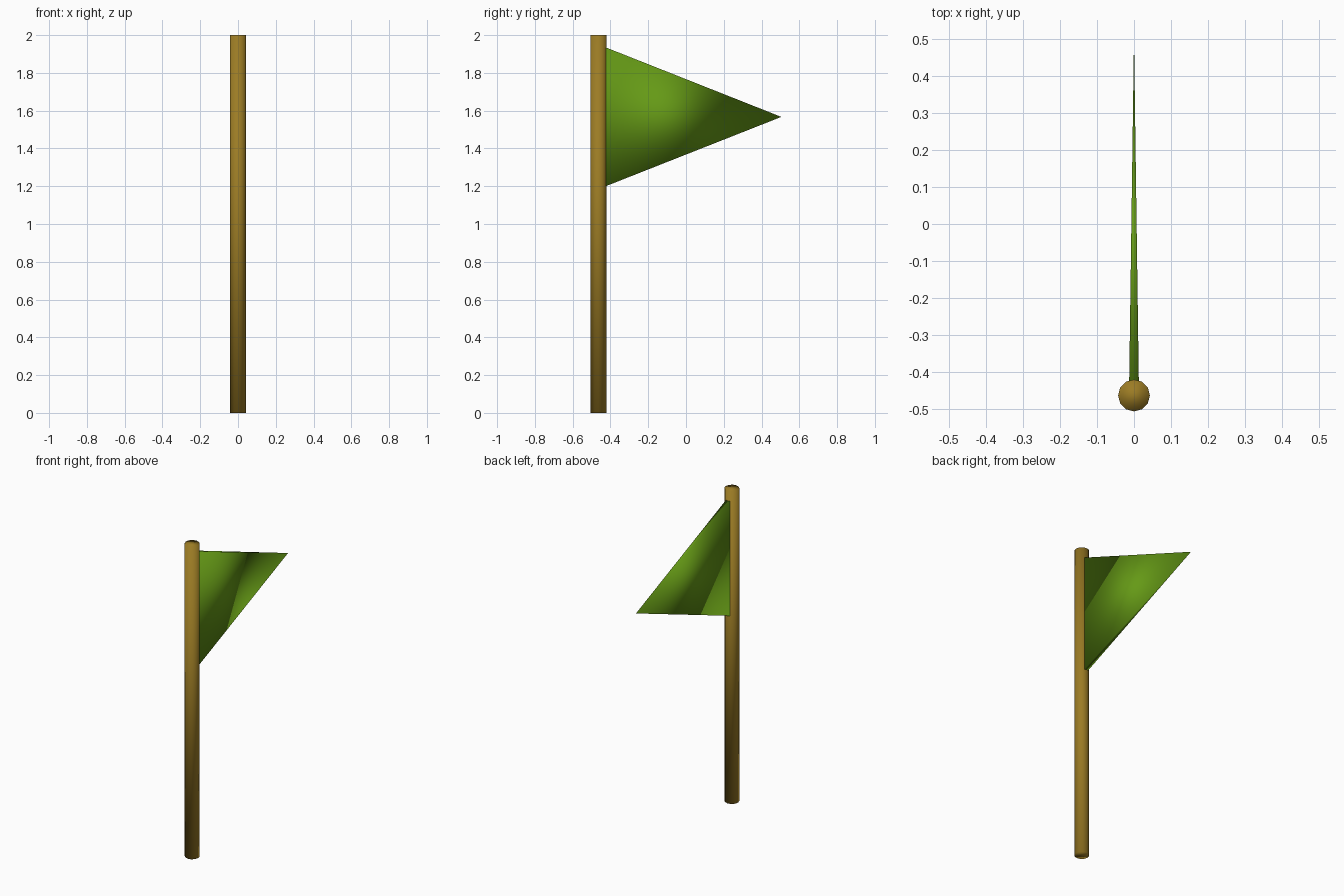
import bpy, bmesh, math
from mathutils import Matrix

if "Cube" in bpy.data.objects:
    bpy.data.objects.remove(bpy.data.objects["Cube"])


def finish(bm, name, color):
    bmesh.ops.recalc_face_normals(bm, faces=bm.faces)
    mesh = bpy.data.meshes.new(name)
    bm.to_mesh(mesh)
    bm.free()
    mesh.shade_smooth()
    mat = bpy.data.materials.new(name + "_material")
    mat.diffuse_color = (*color, 1)
    mat.use_nodes = True
    mat.node_tree.nodes["Principled BSDF"].inputs["Base Color"].default_value = mat.diffuse_color
    mesh.materials.append(mat)
    obj = bpy.data.objects.new(name, mesh)
    bpy.context.collection.objects.link(obj)
    return obj


# Round pole, smooth across its caps
bm = bmesh.new()
bmesh.ops.create_cone(bm, cap_ends=True, segments=12, radius1=0.043, radius2=0.043,
                      depth=2, matrix=Matrix.Translation((0, -0.463, 1)))
finish(bm, "pole", (0.33, 0.20, 0.018))

# Pennant: thin rectangular base at the pole, tapering to a point
bm = bmesh.new()
base = [bm.verts.new((x, -0.425, z)) for x, z in
        ((-0.013, 1.20), (0.013, 1.20), (0.013, 1.935), (-0.013, 1.935))]
tip = bm.verts.new((0, 0.505, 1.567))
bm.faces.new(base)
for i in range(4):
    bm.faces.new((base[i], base[(i + 1) % 4], tip))
finish(bm, "pennant", (0.13, 0.32, 0.008))
